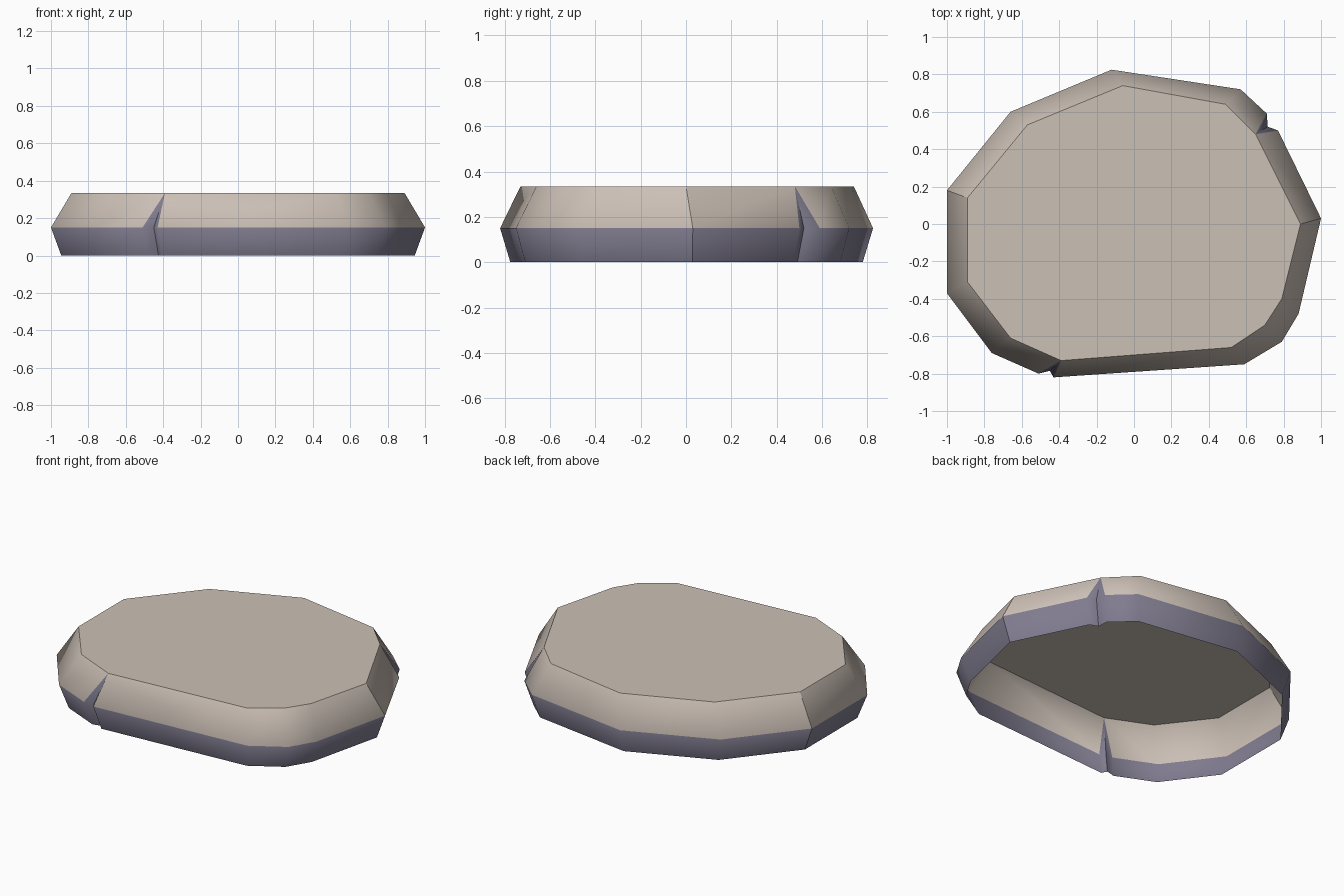
import bpy
import bmesh

cube = bpy.data.objects.get("Cube")
if cube:
    bpy.data.objects.remove(cube, do_unlink=True)


def make_material(name, color):
    mat = bpy.data.materials.new(name)
    mat.use_nodes = True
    mat.diffuse_color = (*color, 1)
    mat.node_tree.nodes["Principled BSDF"].inputs["Base Color"].default_value = (*color, 1)
    return mat


TOP_Z, RIDGE_Z = 0.335, 0.15
FOOT_SCALE = 0.945
PALE, DARK = 0, 1

# Each corner: its rim point, then its ridge point.
# A corner with three ridge points (side, notch, side) is a crack.
corners = [
    ((0.89, 0.0), (1.0, 0.03)),
    ((0.65, 0.48), (0.77, 0.50), (0.715, 0.52), (0.71, 0.59)),
    ((0.49, 0.64), (0.57, 0.72)),
    ((-0.06, 0.74), (-0.12, 0.825)),
    ((-0.57, 0.53), (-0.66, 0.60)),
    ((-0.89, 0.14), (-1.0, 0.18)),
    ((-0.89, -0.31), (-1.0, -0.37)),
    ((-0.66, -0.61), (-0.76, -0.69)),
    ((-0.39, -0.73), (-0.51, -0.80), (-0.45, -0.785), (-0.43, -0.82)),
    ((0.52, -0.66), (0.59, -0.75)),
    ((0.70, -0.54), (0.79, -0.63)),
    ((0.79, -0.40), (0.88, -0.48)),
]
seams = (0, 5)

bm = bmesh.new()
rim, columns, creases = [], [], []

# Rim, ridge and foot rings
for i, (top, *ridge) in enumerate(corners):
    apex = bm.verts.new((*top, TOP_Z))
    rim.append(apex)
    for j, (x, y) in enumerate(ridge):
        mid = bm.verts.new((x, y, RIDGE_Z))
        foot = bm.verts.new((x * FOOT_SCALE, y * FOOT_SCALE, 0))
        columns.append((apex, mid, foot))
        if i in seams or j == 1:
            creases += [(apex, mid), (mid, foot)]

# Sloping upper wall, dark crack walls and dark lower wall; underside stays open
for (a, m, f), (a2, m2, f2) in zip(columns, columns[1:] + columns[:1]):
    if a is a2:
        bm.faces.new((m, m2, a)).material_index = DARK
    else:
        bm.faces.new((m, m2, a2, a)).material_index = PALE
    bm.faces.new((f, f2, m2, m)).material_index = DARK

# Flat top
top_face = bm.faces.new(rim)
top_face.material_index = PALE

# Smooth walls with crisp rim, seams and crack lines
for face in bm.faces:
    face.smooth = True
for edge in top_face.edges:
    edge.smooth = False
for pair in creases:
    bm.edges.get(pair).smooth = False

mesh = bpy.data.meshes.new("stone_slab")
bm.to_mesh(mesh)
bm.free()
mesh.materials.append(make_material("pale stone", (0.60, 0.525, 0.465)))
mesh.materials.append(make_material("dark stone", (0.215, 0.20, 0.275)))
slab = bpy.data.objects.new("stone_slab", mesh)
bpy.context.collection.objects.link(slab)
